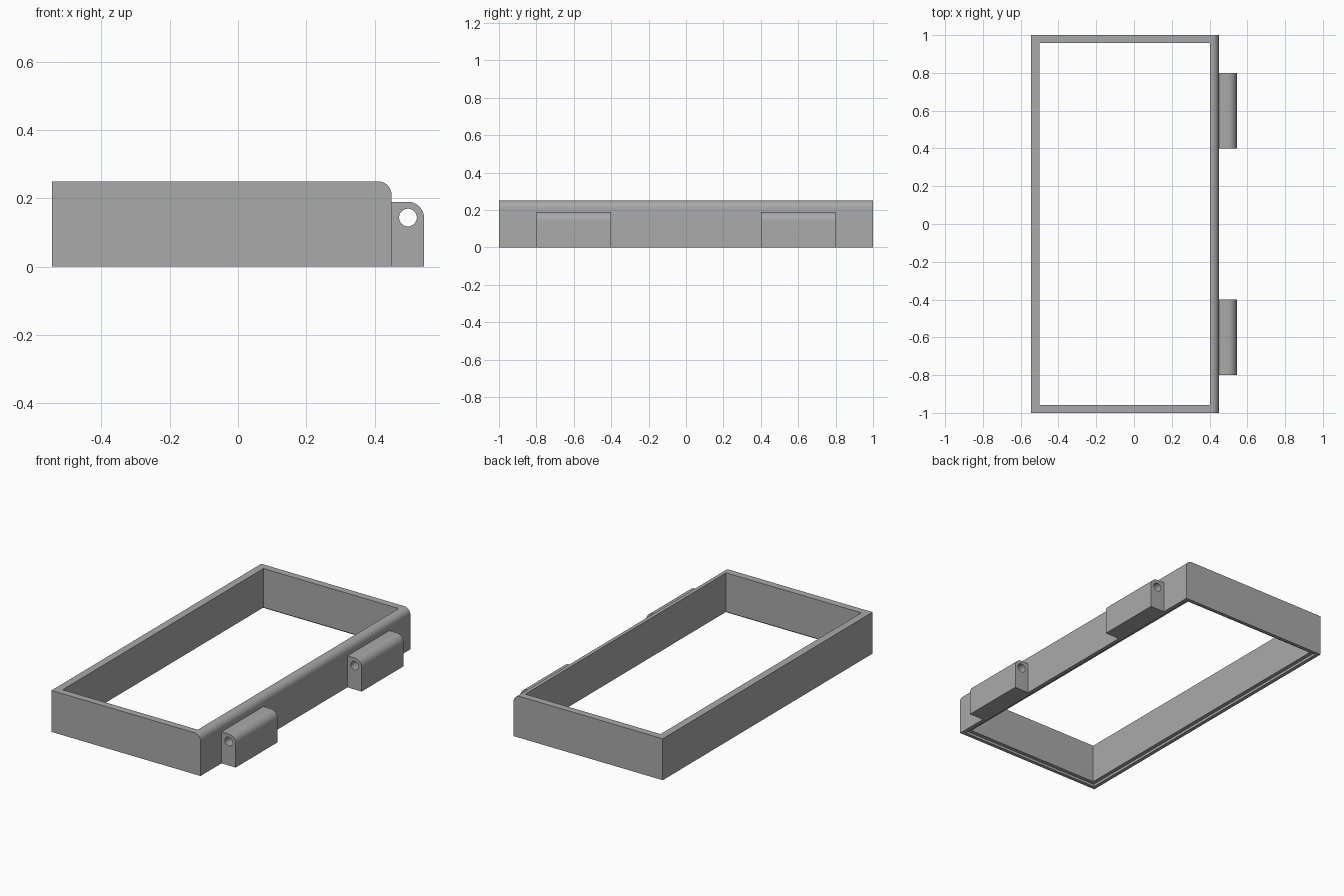
import bpy, bmesh, math

if "Cube" in bpy.data.objects:
    bpy.data.objects.remove(bpy.data.objects["Cube"], do_unlink=True)

grey = bpy.data.materials.new("plain grey")
grey.use_nodes = True
grey.diffuse_color = (0.4, 0.4, 0.4, 1)
grey.node_tree.nodes["Principled BSDF"].inputs["Base Color"].default_value = (0.4, 0.4, 0.4, 1)


def rounded_profile(x0, x1, top, radius, steps=10):
    """Outline in x and z with its upper right corner rounded."""
    points = [(x0, top), (x0, 0), (x1, 0)]
    for i in range(steps + 1):
        a = math.pi / 2 * i / steps
        points.append((x1 - radius + radius * math.cos(a), top - radius + radius * math.sin(a)))
    return points


def extrude_along_y(name, points, y0, y1):
    bm = bmesh.new()
    face = bm.faces.new([bm.verts.new((x, y0, z)) for x, z in points])
    new = bmesh.ops.extrude_face_region(bm, geom=[face])["geom"]
    bmesh.ops.translate(bm, vec=(0, y1 - y0, 0),
                        verts=[v for v in new if isinstance(v, bmesh.types.BMVert)])
    bmesh.ops.recalc_face_normals(bm, faces=bm.faces)
    mesh = bpy.data.meshes.new(name)
    bm.to_mesh(mesh)
    bm.free()
    mesh.materials.append(grey)
    obj = bpy.data.objects.new(name, mesh)
    bpy.context.collection.objects.link(obj)
    return obj


def box(name, x0, x1, y, z0, z1):
    return extrude_along_y(name, [(x0, z0), (x1, z0), (x1, z1), (x0, z1)], -y, y)


def cut(obj, cutter):
    mod = obj.modifiers.new("cut", "BOOLEAN")
    mod.operation = "DIFFERENCE"
    mod.solver = "EXACT"
    mod.object = cutter
    bpy.context.view_layer.objects.active = obj
    bpy.ops.object.modifier_apply(modifier=mod.name)
    bpy.data.objects.remove(cutter, do_unlink=True)


def smooth(obj):
    bpy.ops.object.select_all(action="DESELECT")
    obj.select_set(True)
    bpy.context.view_layer.objects.active = obj
    bpy.ops.object.shade_smooth_by_angle(angle=math.radians(30))


# Open rectangular frame with one rounded long edge
frame = extrude_along_y("frame", rounded_profile(-0.545, 0.45, 0.25, 0.04), -1, 1)
cut(frame, box("opening_cutter", -0.5, 0.402, 0.957, -0.1, 0.4))

# Shallow step around the inside of the bottom rim
cut(frame, box("step_cutter", -0.523, 0.427, 0.979, -0.1, 0.015))
smooth(frame)

# Two hinge lugs, each with a pin hole running through
for name, y0 in (("front_hinge_lug", -0.8), ("back_hinge_lug", 0.4)):
    lug = extrude_along_y(name, rounded_profile(0.45, 0.545, 0.19, 0.047), y0, y0 + 0.4)
    circle = [(0.498 + 0.026 * math.cos(math.tau * i / 32), 0.144 + 0.026 * math.sin(math.tau * i / 32))
              for i in range(32)]
    cut(lug, extrude_along_y("pin_cutter", circle, y0 - 0.1, y0 + 0.5))
    smooth(lug)
